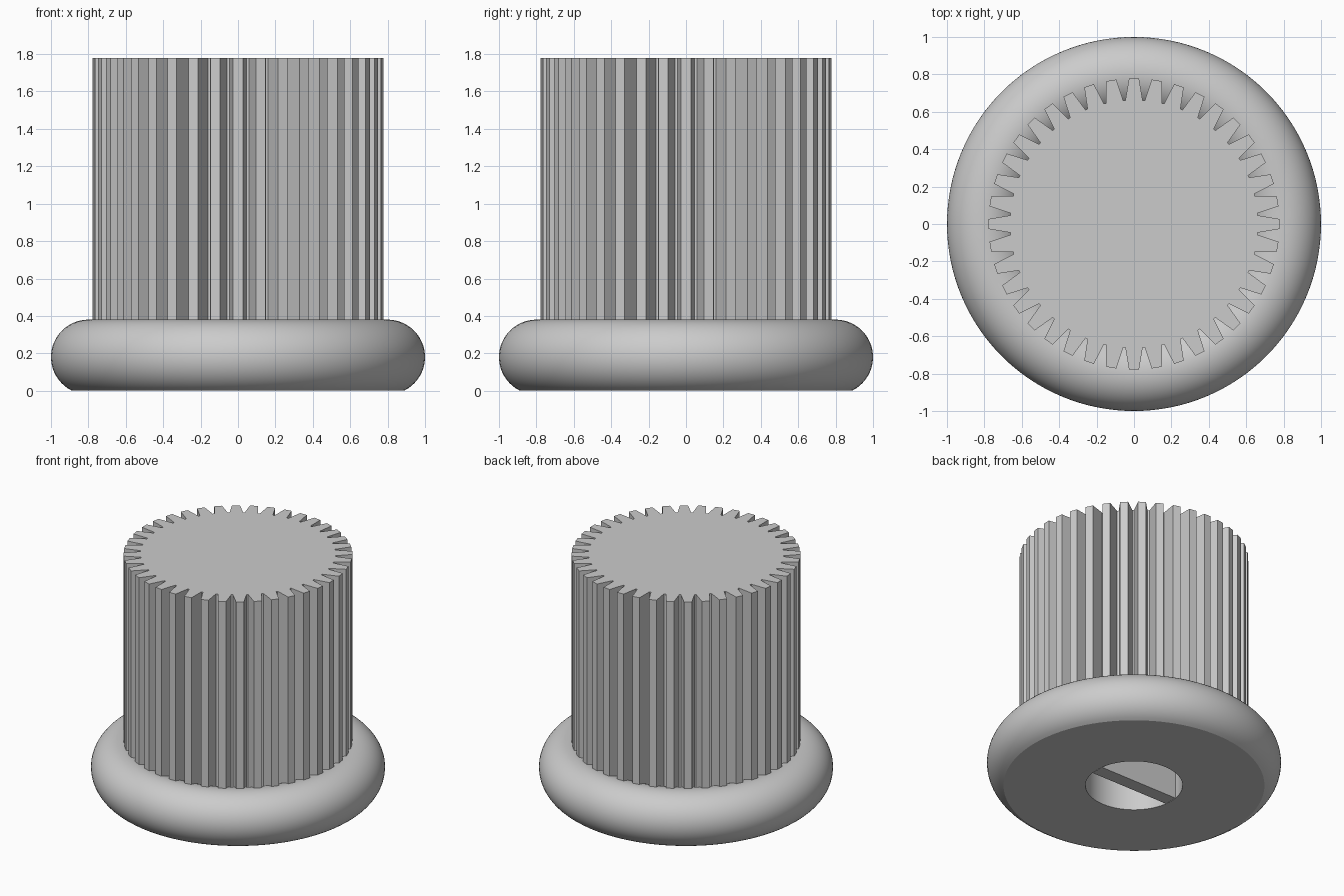
import bpy
import bmesh
from math import sin, cos, asin, pi, sqrt, radians

cube = bpy.data.objects.get("Cube")
if cube:
    bpy.data.objects.remove(cube, do_unlink=True)

# Single plain grey material
grey = bpy.data.materials.new("grey_plastic")
grey.use_nodes = True
colour = (0.6, 0.6, 0.6, 1)
grey.diffuse_color = colour
grey.node_tree.nodes["Principled BSDF"].inputs["Base Color"].default_value = colour

TEETH, TIP_R, ROOT_R = 40, 0.778, 0.663
TOP_Z = 1.78
RING_R, TUBE_R, RING_Z = 0.8, 0.2, 0.18
HOLE_R, HOLE_TOP, WEB_HALF = 0.33, 1.4, 0.05


def add_object(name, bm, smooth=False):
    bmesh.ops.recalc_face_normals(bm, faces=bm.faces)
    mesh = bpy.data.meshes.new(name)
    bm.to_mesh(mesh)
    bm.free()
    mesh.materials.append(grey)
    obj = bpy.data.objects.new(name, mesh)
    bpy.context.collection.objects.link(obj)
    if smooth:
        bpy.ops.object.select_all(action='DESELECT')
        obj.select_set(True)
        bpy.context.view_layer.objects.active = obj
        bpy.ops.object.shade_smooth_by_angle(angle=radians(20))
    return obj


def lathe(name, profile, steps=128):
    bm = bmesh.new()
    verts = [bm.verts.new((r, 0, z)) for r, z in profile]
    edges = [bm.edges.new(pair) for pair in zip(verts, verts[1:])]
    bmesh.ops.spin(bm, geom=verts + edges, axis=(0, 0, 1), cent=(0, 0, 0),
                   angle=2 * pi, steps=steps, use_duplicate=False)
    bmesh.ops.remove_doubles(bm, verts=bm.verts, dist=0.0001)
    return add_object(name, bm, smooth=True)


# Toothed grip: gear outline raised from inside the base, open underneath
bm = bmesh.new()
outline = []
half_pitch = pi / TEETH
tip_a = 0.027 / TIP_R
root_a = half_pitch - 0.006 / ROOT_R
for i in range(TEETH):
    centre = i * 2 * half_pitch
    for r, a in ((ROOT_R, -root_a), (TIP_R, -tip_a), (TIP_R, tip_a), (ROOT_R, root_a)):
        outline.append((r * cos(centre + a), r * sin(centre + a)))
low = [bm.verts.new((x, y, RING_Z)) for x, y in outline]
high = [bm.verts.new((x, y, TOP_Z)) for x, y in outline]
for i in range(len(outline)):
    j = (i + 1) % len(outline)
    bm.faces.new((low[i], low[j], high[j], high[i]))
bm.faces.new(high)
grip = add_object("toothed_grip", bm)

# Rounded base with a flat underside
start = -asin(RING_Z / TUBE_R)
end = radians(155)
arc = []
for i in range(33):
    a = start + (end - start) * i / 32
    arc.append((RING_R + TUBE_R * cos(a), RING_Z + TUBE_R * sin(a)))
lathe("rounded_base", [(HOLE_R, 0)] + arc)

# Blind shaft hole, facing inwards
hole = lathe("shaft_hole", [(HOLE_R, 0), (HOLE_R, HOLE_TOP), (0, HOLE_TOP)])
hole.data.flip_normals()

# Thin web across the hole, flush with the underside
bm = bmesh.new()
bmesh.ops.create_cube(bm, size=1)
length = 2 * sqrt(HOLE_R ** 2 - WEB_HALF ** 2)
bmesh.ops.scale(bm, vec=(length, 2 * WEB_HALF, HOLE_TOP), verts=bm.verts)
bmesh.ops.translate(bm, vec=(0, 0, HOLE_TOP / 2), verts=bm.verts)
add_object("shaft_web", bm)
